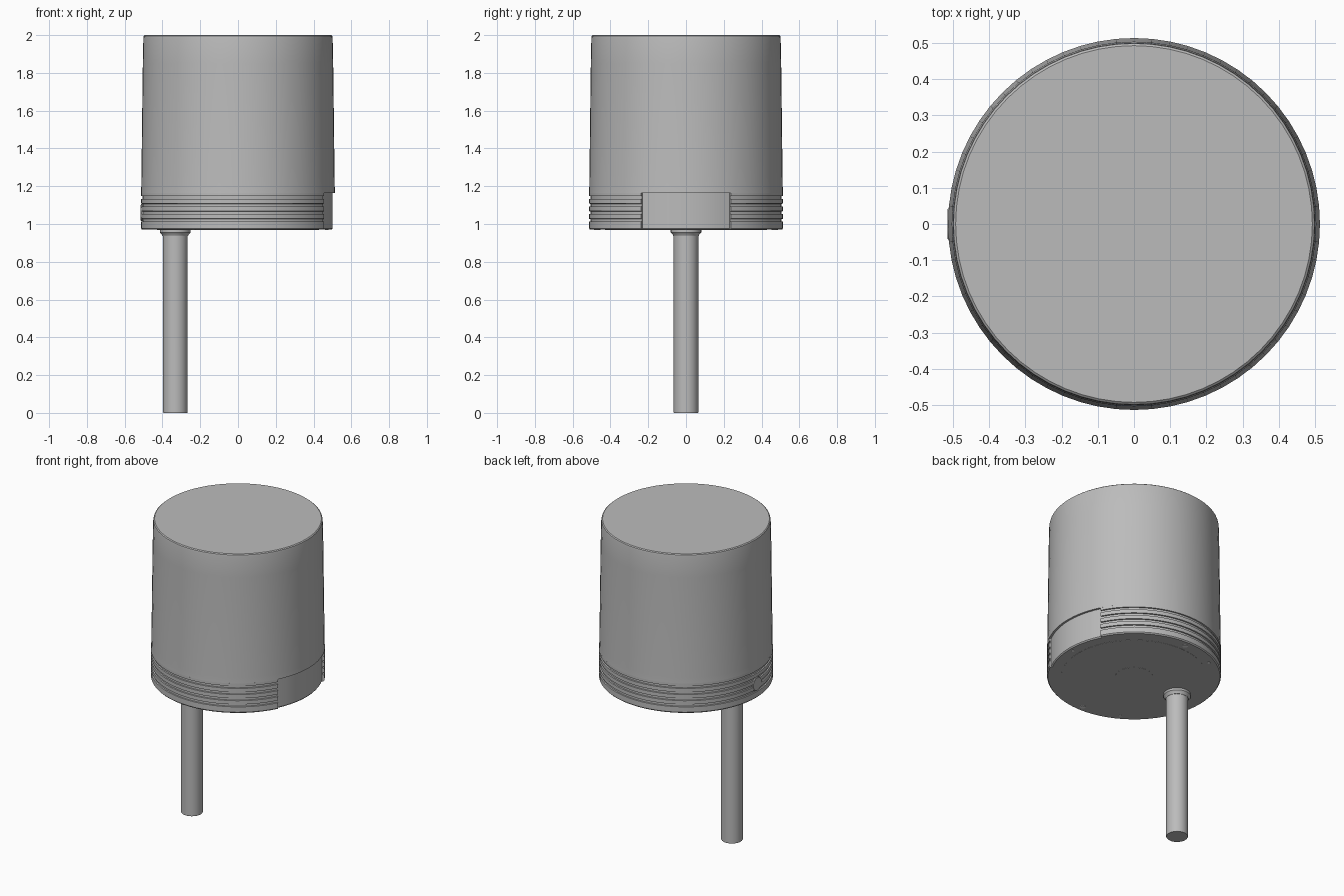
import bpy, bmesh
from math import sin, cos, radians
from mathutils import Matrix

cube = bpy.data.objects.get("Cube")
if cube:
    bpy.data.objects.remove(cube, do_unlink=True)


def make_material(name, value):
    mat = bpy.data.materials.new(name)
    mat.use_nodes = True
    color = (value, value, value, 1)
    mat.diffuse_color = color
    mat.node_tree.nodes["Principled BSDF"].inputs["Base Color"].default_value = color
    return mat


grey = make_material("satin grey", 0.5)
pale = make_material("pale hole", 0.9)


def finish(name, bm, mat):
    bmesh.ops.recalc_face_normals(bm, faces=bm.faces[:])
    mesh = bpy.data.meshes.new(name)
    bm.to_mesh(mesh)
    bm.free()
    mesh.materials.append(mat)
    obj = bpy.data.objects.new(name, mesh)
    bpy.context.collection.objects.link(obj)
    bpy.ops.object.select_all(action="DESELECT")
    obj.select_set(True)
    bpy.context.view_layer.objects.active = obj
    bpy.ops.object.shade_smooth_by_angle(angle=radians(30))
    return obj


def lathe(name, profile, mat=grey, start=0, end=360, steps=64, matrix=None):
    """Turn an (r, z) profile that begins and ends on the axis; cap a partial turn."""
    bm = bmesh.new()
    full = end - start == 360
    axis = {i: bm.verts.new((0, 0, z)) for i, (r, z) in enumerate(profile) if r == 0}
    columns = []
    for k in range(steps if full else steps + 1):
        a = radians(start + (end - start) * k / steps)
        columns.append([axis[i] if i in axis else bm.verts.new((r * cos(a), r * sin(a), z))
                        for i, (r, z) in enumerate(profile)])
    for k in range(steps):
        left, right = columns[k], columns[(k + 1) % len(columns)]
        for i in range(len(profile) - 1):
            ring = [left[i], right[i], right[i + 1], left[i + 1]]
            bm.faces.new(list(dict.fromkeys(ring)))
    if not full:
        bm.faces.new(columns[0])
        bm.faces.new(columns[-1])
    if matrix:
        bm.transform(matrix)
    return finish(name, bm, mat)


BASE, STEP, TOP = 0.97, 1.165, 2.0
RECESS = 27.5  # half angle of the recessed panel on the +x side

# Main drum, slightly tapered, with a softened top rim
lathe("upper_drum", [(0, STEP), (0.514, STEP), (0.512, 1.2), (0.504, 1.85),
                     (0.501, 1.985), (0.499, 1.995), (0.493, TOP), (0, TOP)])

# Grooved lower band, all round except the recess
band = [(0, BASE), (0.508, BASE), (0.514, BASE + 0.007)]
for z in (1.02, 1.06, 1.1, 1.14):
    band += [(0.514, z - 0.008), (0.506, z - 0.007), (0.506, z + 0.007), (0.514, z + 0.008)]
band += [(0.514, STEP), (0, STEP)]
lathe("grooved_band", band, start=RECESS, end=360 - RECESS, steps=54)

# Plain recessed panel
lathe("recess_panel", [(0, BASE), (0.495, BASE), (0.501, BASE + 0.007), (0.501, STEP), (0, STEP)],
      start=-RECESS, end=RECESS, steps=10)

# Round plug on the -x side of the band
lathe("side_plug", [(0, 0), (0.045, 0), (0.045, 0.03), (0.041, 0.033), (0, 0.033)], steps=32,
      matrix=Matrix.Translation((-0.482, 0, 1.06)) @ Matrix.Rotation(radians(-90), 4, "Y"))

# Faint raised discs under the base
for name, radius, depth in (("base_disc", 0.43, 0.001), ("base_hub", 0.11, 0.002)):
    lathe(name, [(0, BASE - depth), (radius, BASE - depth), (radius, BASE + 0.005), (0, BASE + 0.005)])

# Screw holes near the rim of the base
for angle, radius in ((90, 0.017), (270, 0.017), (0, 0.009), (120, 0.009), (240, 0.009)):
    a = radians(angle)
    lathe("base_hole", [(0, -0.002), (radius, -0.002), (radius, 0.002), (0, 0.002)], pale, steps=16,
          matrix=Matrix.Translation((0.47 * cos(a), 0.47 * sin(a), BASE)))

# Off-centre stem and its collar
stem = Matrix.Translation((-0.332, 0, 0))
lathe("stem", [(0, 0), (0.063, 0), (0.065, 0.003), (0.065, 0.78), (0.066, 0.98), (0, 0.98)],
      steps=32, matrix=stem)
lathe("stem_collar", [(0, 0.937), (0.068, 0.937), (0.07, 0.943), (0.081, 0.955), (0.081, 0.98), (0, 0.98)],
      steps=32, matrix=stem)
